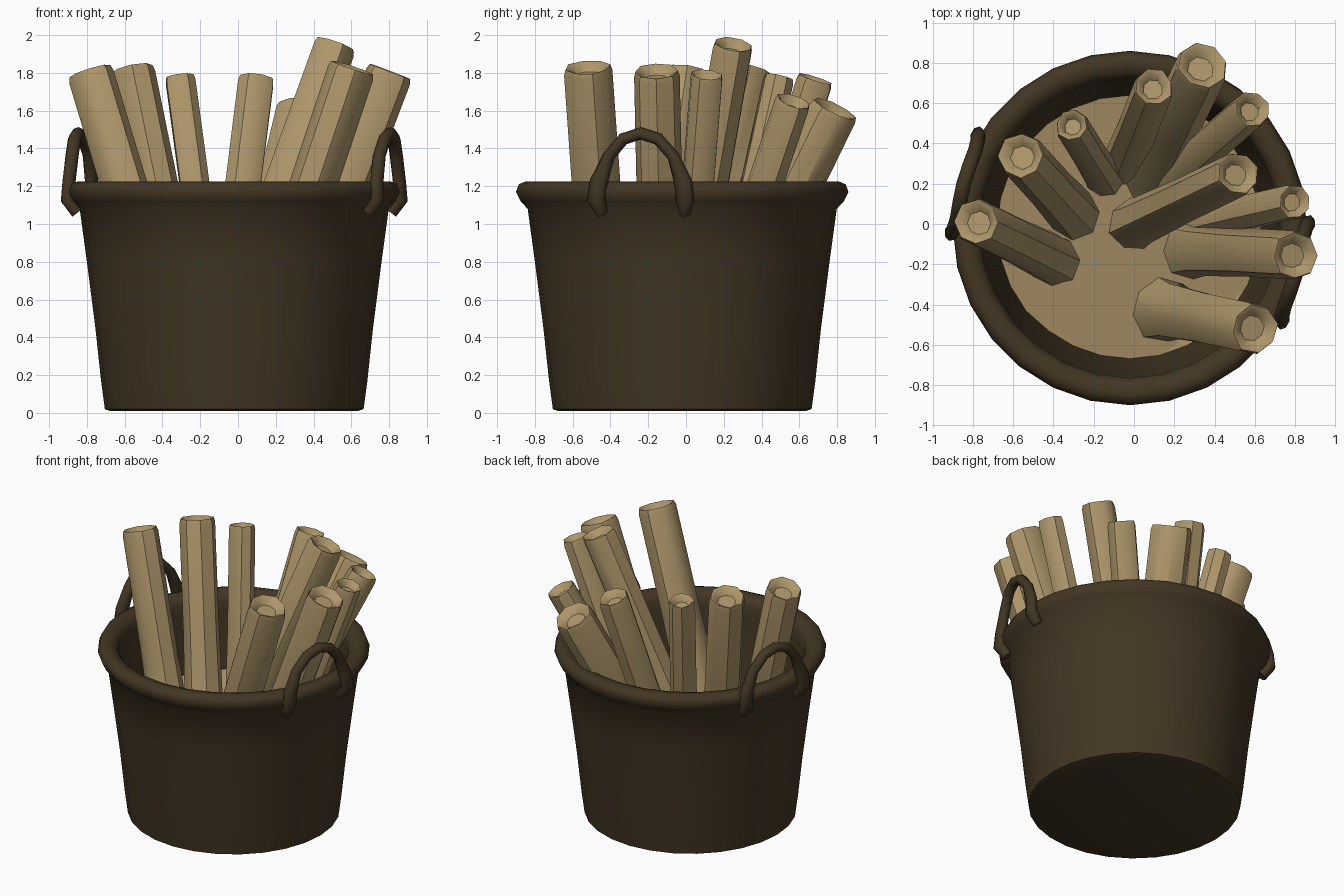
import bpy, bmesh, math, random
from mathutils import Vector

if "Cube" in bpy.data.objects:
    bpy.data.objects.remove(bpy.data.objects["Cube"])

random.seed(4)
CX, CY = -0.02, -0.02


def material(name, rgb):
    m = bpy.data.materials.new(name)
    m.diffuse_color = (*rgb, 1)
    m.use_nodes = True
    m.node_tree.nodes["Principled BSDF"].inputs["Base Color"].default_value = m.diffuse_color
    return m


brown = material("dark brown", (0.056, 0.037, 0.017))
tan = material("tan wood", (0.42, 0.305, 0.145))


def finish(bm, name, mat, angle=40):
    bmesh.ops.recalc_face_normals(bm, faces=bm.faces)
    me = bpy.data.meshes.new(name)
    bm.to_mesh(me)
    bm.free()
    me.materials.append(mat)
    ob = bpy.data.objects.new(name, me)
    bpy.context.collection.objects.link(ob)
    bpy.ops.object.select_all(action='DESELECT')
    bpy.context.view_layer.objects.active = ob
    ob.select_set(True)
    bpy.ops.object.shade_smooth_by_angle(angle=math.radians(angle))
    return ob


def loft(bm, rings, closed_loop=False):
    """Skin rings of points; fan-cap both ends unless the rings form a loop."""
    vs = [[bm.verts.new(p) for p in r] for r in rings]
    n = len(vs[0])
    for a, b in zip(vs, vs[1:]):
        for i in range(n):
            j = (i + 1) % n
            bm.faces.new((a[i], a[j], b[j], b[i]))
    bm.faces.new(vs[0][::-1])
    bm.faces.new(vs[-1])


def circle(r, z, n=28, height=None):
    pts = []
    for i in range(n):
        a = math.tau * i / n
        x, y = CX + r * math.cos(a), CY + r * math.sin(a)
        pts.append((x, y, height(x, y) if height else z))
    return pts


# Bucket: outer wall, rolled rim, inner wall and floor
profile = [(0.655, 0.01), (0.685, 0.02), (0.705, 0.17), (0.735, 0.45), (0.78, 0.8),
           (0.818, 1.08), (0.855, 1.12), (0.88, 1.17), (0.865, 1.21), (0.83, 1.225),
           (0.775, 1.215), (0.745, 1.17), (0.742, 1.1), (0.70, 0.75), (0.64, 0.4), (0.62, 0.3)]
bm = bmesh.new()
loft(bm, [circle(r, z) for r, z in profile])
finish(bm, "bucket", brown, 60)


# Fill between the sticks, a shallow bowl rising to the back left
def fill_height(x, y):
    r = math.hypot(x, y)
    return 0.45 + max(0, y - x + 0.15) * 0.38 * r

bm = bmesh.new()
loft(bm, [circle(r, 0, 28, fill_height) for r in (0.66, 0.5, 0.34, 0.18, 0.05)])
finish(bm, "stick_fill", tan, 60)


# Handles: flattened at the feet, arching over the rim
def handle(name, a0, a1):
    bm = bmesh.new()
    path = []
    for t, z, off in ((0, 1.06, 0.83), (0.0, 1.13, 0.885), (0.02, 1.22, 0.875), (0.13, 1.36, 0.86),
                      (0.3, 1.45, 0.855), (0.5, 1.48, 0.855), (0.7, 1.45, 0.855),
                      (0.87, 1.36, 0.86), (0.98, 1.22, 0.875), (1, 1.13, 0.885), (1, 1.06, 0.83)):
        a = math.radians(a0 + (a1 - a0) * t)
        path.append(Vector((CX + off * math.cos(a), CY + off * math.sin(a), z)))
    mid = math.radians((a0 + a1) / 2)
    out = Vector((math.cos(mid), math.sin(mid), 0))
    rings = []
    for i, p in enumerate(path):
        d = (path[min(i + 1, len(path) - 1)] - path[max(i - 1, 0)]).normalized()
        side = d.cross(out).normalized()
        o = side.cross(d)
        w = 0.05 if i in (1, 2, 8, 9) else 0.033
        rings.append([p + side * w * math.cos(k * math.tau / 8) + o * 0.036 * math.sin(k * math.tau / 8)
                      for k in range(8)])
    loft(bm, rings)
    finish(bm, name, brown, 60)

handle("handle_right", -31, 1)
handle("handle_left", 149, 181)


# Sticks: tapered rods with a flared foot and a dished cut end
def stick(name, top, base, r):
    top, base = Vector(top), Vector(base)
    d = (top - base).normalized()
    u = d.cross(Vector((0, 1, 0))).normalized()
    v = d.cross(u)
    n = 8
    wob = [random.uniform(0.94, 1.07) for _ in range(n)]
    turn = random.uniform(0, 1)
    L = (top - base).length
    rings = []
    for s, k in ((0, 1.3), (0.15 * L, 1.08), (0.5 * L, 1.0), (L - 0.03, 1.0), (L, 0.93),
                 (L - 0.005, 0.8), (L - 0.045, 0.5)):
        c = base + d * s
        rings.append([c + (u * math.cos(turn + math.tau * i / n) + v * math.sin(turn + math.tau * i / n))
                      * r * k * wob[i] for i in range(n)])
    bm = bmesh.new()
    loft(bm, rings)
    finish(bm, name, tan, 42)

sticks = [
    ((-0.78, 0.01, 1.81), (-0.35, -0.20, 0.38), 0.122),
    ((-0.56, 0.34, 1.82), (-0.27, 0.02, 0.40), 0.122),
    ((-0.31, 0.49, 1.78), (-0.13, 0.20, 0.45), 0.082),
    ((0.10, 0.68, 1.77), (-0.07, 0.25, 0.40), 0.100),
    ((0.34, 0.79, 1.61), (0.05, 0.20, 0.40), 0.130),
    ((0.59, 0.57, 1.65), (0.10, 0.15, 0.40), 0.098),
    ((0.52, 0.25, 1.95), (-0.04, -0.02, 0.40), 0.112),
    ((0.80, 0.11, 1.79), (0.32, 0.00, 0.42), 0.088),
    ((0.80, -0.16, 1.81), (0.27, -0.13, 0.42), 0.122),
    ((0.60, -0.52, 1.83), (0.13, -0.42, 0.42), 0.125),
]
for i, (t, b, r) in enumerate(sticks):
    stick(f"stick_{i + 1}", t, b, r)
